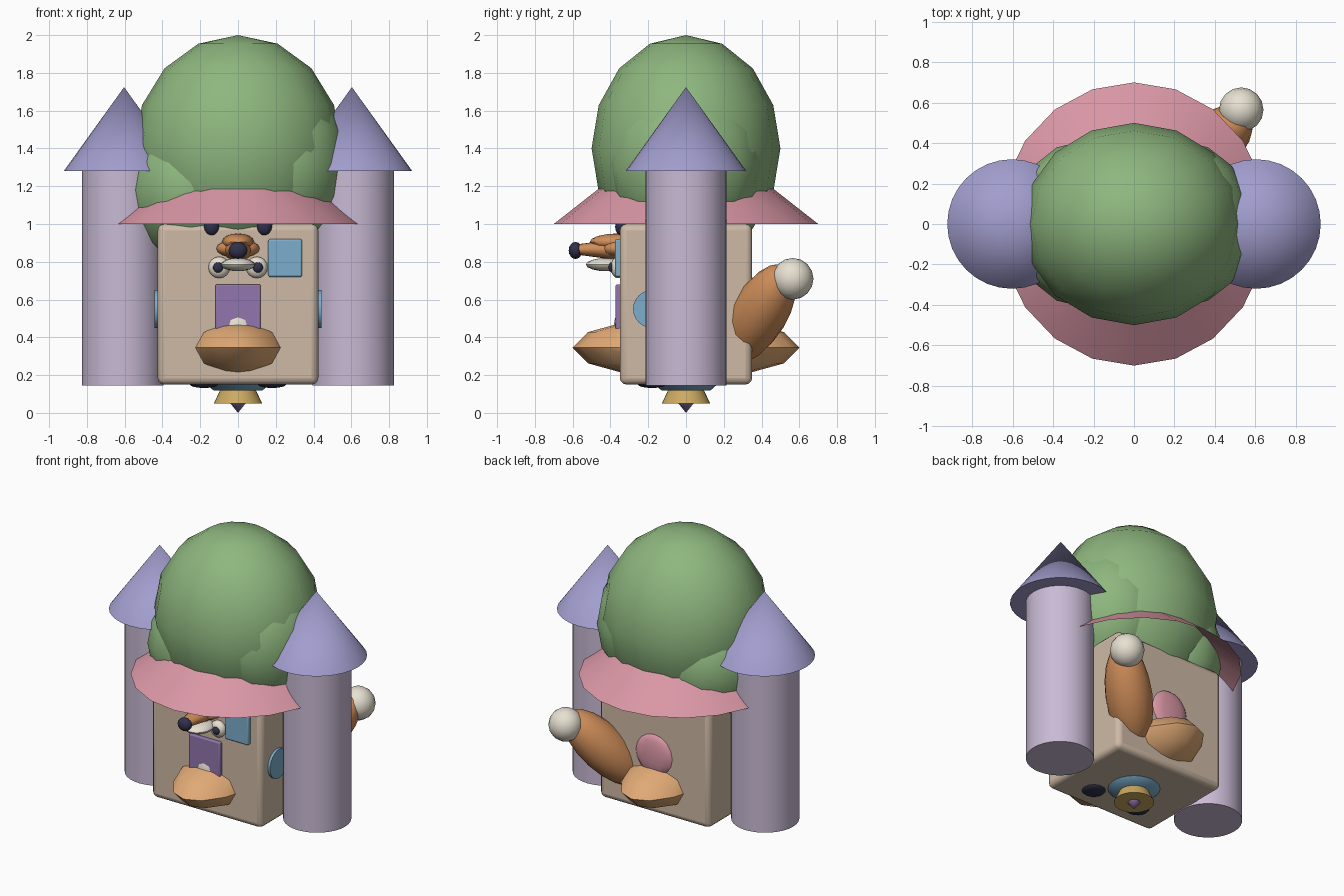
import bpy, math
from mathutils import Vector

if "Cube" in bpy.data.objects:
    bpy.data.objects.remove(bpy.data.objects["Cube"])

COL = {"tan": (.62, .49, .38), "lilac": (.58, .49, .66), "violet": (.36, .34, .62),
       "green": (.27, .47, .21), "pink": (.70, .31, .38), "orange": (.63, .27, .10),
       "peach": (.75, .40, .18), "cream": (.80, .75, .64), "navy": (.03, .03, .07),
       "purple": (.29, .18, .42), "blue": (.20, .42, .60), "gold": (.60, .40, .12)}
MATS = {}
for key, rgb in COL.items():
    MATS[key] = bpy.data.materials.new(key)
    MATS[key].diffuse_color = (*rgb, 1)


def finish(name, col, angle=50):
    o = bpy.context.object
    o.name = name
    o.data.materials.append(MATS[col])
    bpy.ops.object.transform_apply(location=False, rotation=False, scale=True)
    bpy.ops.object.shade_smooth_by_angle(angle=math.radians(angle))
    return o


def ball(name, col, loc, size, seg=16, rings=8, rot=(0, 0, 0)):
    bpy.ops.mesh.primitive_uv_sphere_add(segments=seg, ring_count=rings, radius=1,
                                         location=loc, rotation=rot)
    bpy.context.object.scale = size
    return finish(name, col)


def cone(name, col, loc, r1, r2, h, seg=32, rot=(0, 0, 0), fill='NGON', scale=(1, 1, 1)):
    bpy.ops.mesh.primitive_cone_add(vertices=seg, radius1=r1, radius2=r2, depth=h,
                                    location=loc, rotation=rot, end_fill_type=fill)
    bpy.context.object.scale = scale
    return finish(name, col)


def box(name, col, loc, size, bev):
    bpy.ops.mesh.primitive_cube_add(size=1, location=loc)
    bpy.context.object.scale = size
    o = finish(name, col)
    m = o.modifiers.new("bevel", 'BEVEL')
    m.width, m.segments = bev, 3
    return o


# house body with its flared open roof
box("house_body", "tan", (0, 0, .575), (.85, .70, .85), .035)
cone("roof_skirt", "pink", (0, 0, 1.10), .70, .445, .20, 20, fill='NOTHING', scale=(.95, 1, 1))

# side towers with conical caps
for s, side in ((-1, "left"), (1, "right")):
    cone(side + "_tower", "lilac", (s * .61, 0, .7125), .215, .215, 1.135)
    cone(side + "_tower_cap", "violet", (s * .603, 0, 1.502), .32, 0, .445)
    # round side window
    cone(side + "_round_window", "blue", (s * .43, -.18, .55), .1, .1, .025, 24, (0, math.pi / 2, 0))

# leafy crown
ball("crown_main", "green", (0, 0, 1.40), (.55, .50, .60))
ball("crown_left", "green", (-.25, 0, 1.18), (.345, .41, .39))
ball("crown_right", "green", (.23, 0, 1.32), (.355, .41, .45))

# animal body passing through the house, with belly
ball("animal_body", "peach", (0, 0, .345), (.285, .60, .165), 16, 6)
ball("belly", "cream", (0, -.30, .44), (.11, .085, .135))

# tail and tail tip
d = Vector((.27, .22, .36))
rot = d.to_track_quat('Z', 'Y').to_euler()
ball("tail", "orange", (.365, .385, .525), (.15, .15, .34), 16, 10, rot)
ball("tail_tip", "cream", (.53, .565, .71), (.11, .11, .11))

# snout, brow, jaw and nose
cone("snout", "orange", (0, -.455, .865), .085, .04, .23, 16, (math.pi / 2, 0, 0), scale=(1, .7, 1))
ball("brow", "orange", (0, -.36, .905), (.085, .15, .045))
ball("cheeks", "orange", (0, -.36, .87), (.115, .09, .05))
ball("jaw", "cream", (0, -.42, .785), (.09, .11, .035))
ball("nose", "navy", (0, -.585, .86), (.05, .036, .045))

# eyes and ear tips
for s, side in ((-1, "left"), (1, "right")):
    ball(side + "_eye", "cream", (s * .10, -.36, .77), (.057, .04, .057))
    ball(side + "_pupil", "navy", (s * .105, -.39, .77), (.028, .02, .028))
    ball(side + "_ear_tip", "navy", (s * .14, -.345, .985), (.04, .03, .045))
    ball(side + "_underside_spot", "navy", (s * .18, -.18, .15), (.075, .075, .018))

# door, window, back rosette
box("door", "purple", (0, -.355, .56), (.24, .035, .24), .008)
box("front_window", "blue", (.25, -.355, .82), (.18, .04, .20), .01)
ball("back_rosette", "pink", (0, .35, .56), (.14, .03, .14), 12, 8)

# hanging ornament under the house
cone("ornament_plate", "blue", (0, 0, .137), .13, .17, .035)
cone("ornament_bell", "gold", (0, 0, .09), .128, .09, .08)
cone("ornament_point", "purple", (0, 0, .025), 0, .04, .05, 12)

for m in bpy.data.materials:
    if m.users and not m.is_grease_pencil:
        m.use_nodes = True
        m.node_tree.nodes["Principled BSDF"].inputs["Base Color"].default_value = m.diffuse_color
